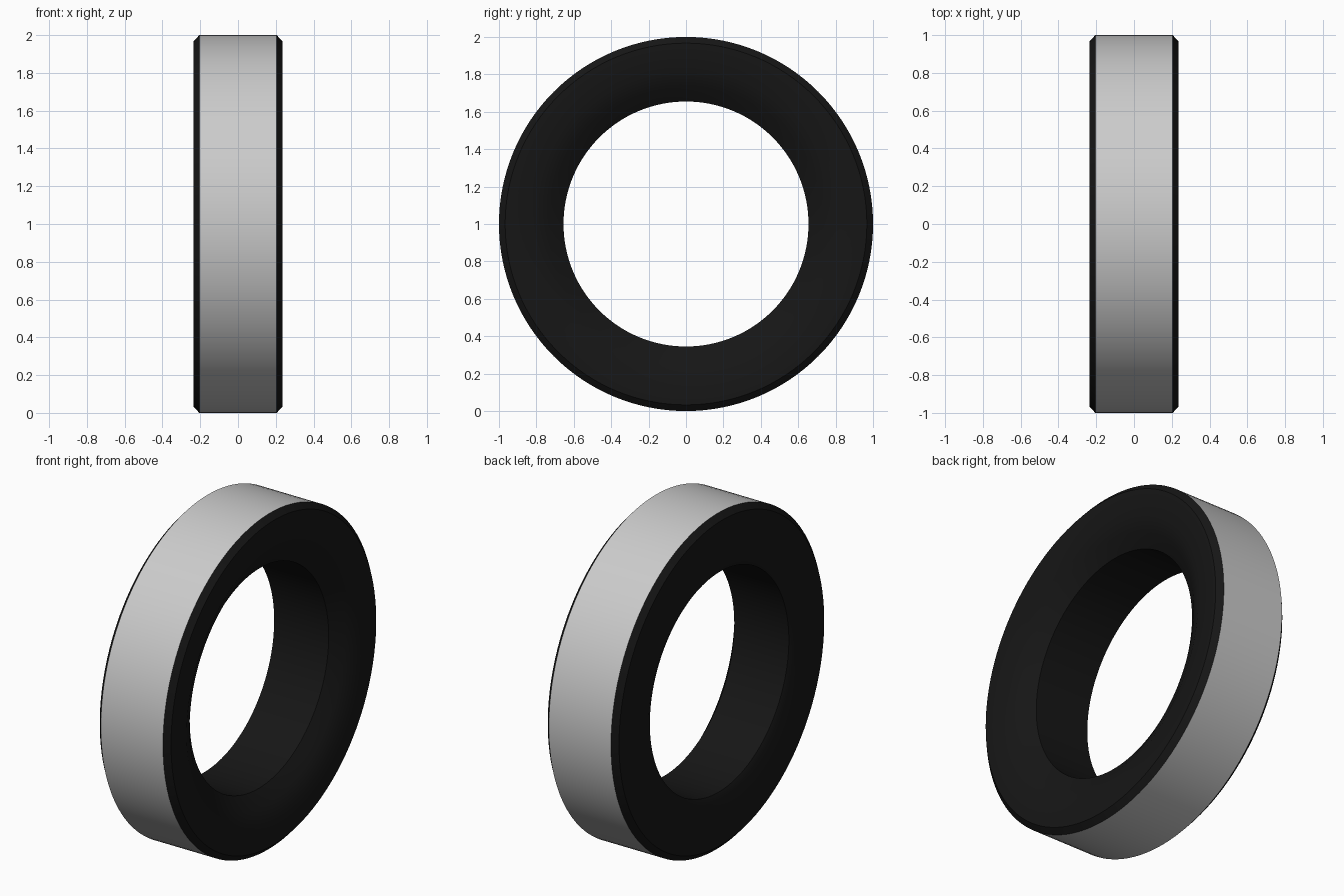
import bpy, math

if "Cube" in bpy.data.objects:
    bpy.data.objects.remove(bpy.data.objects["Cube"])

SEG = 128
CENTRE_Z = 1.0


def lathe(name, profile, color=None, angle=25):
    """Spin an open (x, radius) profile around the X axis."""
    n = len(profile)
    verts, faces = [], []
    for i in range(SEG):
        a = 2 * math.pi * i / SEG
        for x, r in profile:
            verts.append((x, r * math.cos(a), CENTRE_Z + r * math.sin(a)))
    for i in range(SEG):
        j = (i + 1) % SEG
        for k in range(n - 1):
            faces.append((i * n + k, i * n + k + 1, j * n + k + 1, j * n + k))
    mesh = bpy.data.meshes.new(name)
    mesh.from_pydata(verts, [], faces)
    obj = bpy.data.objects.new(name, mesh)
    bpy.context.collection.objects.link(obj)
    if color:
        mat = bpy.data.materials.new(name + "_material")
        mat.diffuse_color = color
        mat.use_nodes = True
        mat.node_tree.nodes["Principled BSDF"].inputs["Base Color"].default_value = mat.diffuse_color
        mesh.materials.append(mat)
    bpy.ops.object.select_all(action='DESELECT')
    obj.select_set(True)
    bpy.context.view_layer.objects.active = obj
    bpy.ops.object.shade_smooth_by_angle(angle=math.radians(angle))
    return obj


# Outer running surface
lathe("tread", [(-0.205, 1.0), (0.205, 1.0)])

# Shoulders, sidewalls and bore; the right side dishes in towards the bore
lathe("tyre_body", [
    (0.205, 1.0), (0.235, 0.967), (0.235, 0.82), (0.195, 0.735),
    (0.14, 0.655), (-0.22, 0.655), (-0.235, 0.69),
    (-0.235, 0.967), (-0.205, 1.0)],
    color=(0.008, 0.008, 0.008, 1), angle=35)
